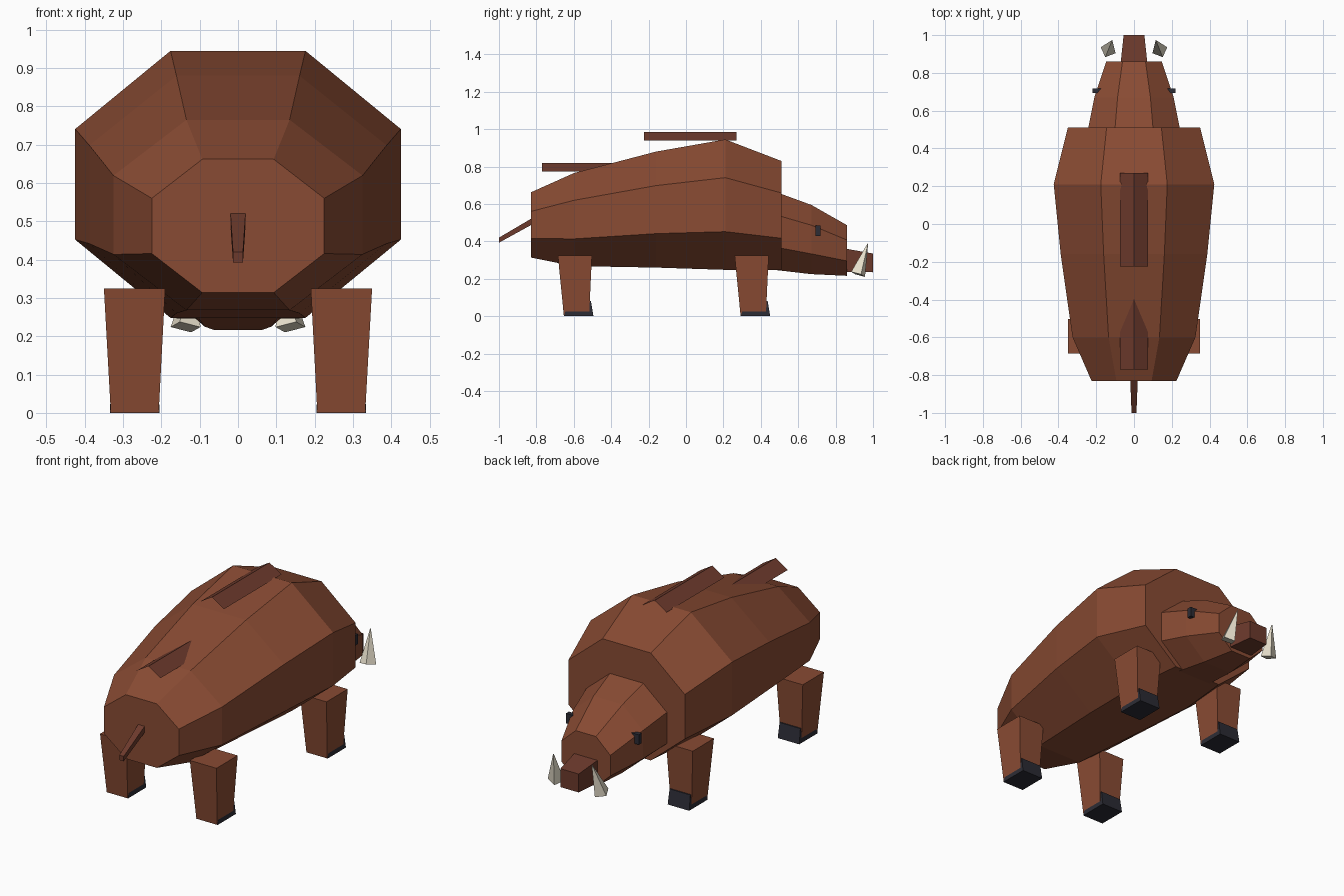
import bpy, bmesh, math
from mathutils import Vector

if "Cube" in bpy.data.objects:
    bpy.data.objects.remove(bpy.data.objects["Cube"])


def material(name, rgb):
    m = bpy.data.materials.new(name)
    m.diffuse_color = (*rgb, 1)
    m.use_nodes = True
    m.node_tree.nodes["Principled BSDF"].inputs["Base Color"].default_value = m.diffuse_color
    return m


HIDE = material("hide_brown", (0.25, 0.07, 0.033))
MANE = material("mane_brown", (0.15, 0.042, 0.025))
IVORY = material("ivory", (0.80, 0.74, 0.60))
DARK = material("dark", (0.025, 0.025, 0.035))


def make(name, bm, mat):
    me = bpy.data.meshes.new(name)
    bm.to_mesh(me)
    bm.free()
    me.materials.append(mat)
    ob = bpy.data.objects.new(name, me)
    bpy.context.collection.objects.link(ob)
    return ob


def loft(name, rings, mat):
    """Skin equal-length rings of points and cap both ends."""
    bm = bmesh.new()
    vs = [[bm.verts.new(p) for p in r] for r in rings]
    n = len(vs[0])
    for a, b in zip(vs, vs[1:]):
        for i in range(n):
            j = (i + 1) % n
            bm.faces.new((a[i], a[j], b[j], b[i]))
    bm.faces.new(vs[0])
    bm.faces.new(vs[-1])
    bmesh.ops.recalc_face_normals(bm, faces=bm.faces)
    return make(name, bm, mat)


def octagon(y, w, top, bottom):
    """Regular octagon stretched to half width w between two heights."""
    k = math.cos(math.pi / 8)
    c, h = (top + bottom) / 2, (top - bottom) / 2
    angles = [math.pi / 8 + i * math.pi / 4 for i in range(8)]
    return [(w * math.cos(a) / k, y, c + h * math.sin(a) / k) for a in angles]


def rect_y(y, w, z0, z1):
    return [(-w, y, z0), (w, y, z0), (w, y, z1), (-w, y, z1)]


def rect_z(z, x0, x1, y0, y1):
    return [(x0, y0, z), (x1, y0, z), (x1, y1, z), (x0, y1, z)]


# Body and head: octagonal barrels along y
loft("body", [octagon(*r) for r in (
    (-0.83, 0.225, 0.662, 0.314), (-0.60, 0.325, 0.765, 0.268),
    (-0.16, 0.388, 0.880, 0.260), (0.21, 0.425, 0.945, 0.248),
    (0.51, 0.350, 0.830, 0.246))], HIDE)
loft("head", [octagon(*r) for r in (
    (0.47, 0.250, 0.668, 0.248), (0.67, 0.210, 0.595, 0.225),
    (0.86, 0.147, 0.487, 0.216))], HIDE)

# Snout and tail
loft("snout", [rect_y(0.82, 0.074, 0.237, 0.367),
               rect_y(1.00, 0.055, 0.235, 0.335)], MANE)
loft("tail", [rect_y(-1.00, 0.013, 0.393, 0.420),
              rect_y(-0.82, 0.020, 0.492, 0.526)], MANE)

# Legs and hooves
for end, dy in (("rear", 0.0), ("front", 0.945)):
    for side, s in (("left", -1), ("right", 1)):
        loft(f"{end}_{side}_leg", [
            rect_z(0.001, s * 0.207, s * 0.332, dy - 0.653, dy - 0.518),
            rect_z(0.325, s * 0.19, s * 0.35, dy - 0.685, dy - 0.503)], HIDE)
        loft(f"{end}_{side}_hoof", [
            rect_z(0.0, s * 0.205, s * 0.334, dy - 0.652, dy - 0.495),
            rect_z(0.08, s * 0.207, s * 0.332, dy - 0.630, dy - 0.508)], DARK)

# Eyes and tusks
for side, s in (("left", -1), ("right", 1)):
    loft(f"{side}_eye", [rect_z(z, s * 0.17, s * 0.219, 0.693, 0.718)
                         for z in (0.43, 0.484)], DARK)
    base, tip = Vector((s * 0.137, 0.92, 0.224)), Vector((s * 0.116, 0.972, 0.388))
    axis = tip - base
    bm = bmesh.new()
    bmesh.ops.create_cone(bm, cap_ends=True, segments=4, radius1=0.042,
                          radius2=0.002, depth=axis.length)
    tusk = make(f"{side}_tusk", bm, IVORY)
    tusk.location = (base + tip) / 2
    tusk.rotation_euler = axis.to_track_quat('Z', 'Y').to_euler()

# Mane: two open-ended, tent-shaped strips along the spine
for name, y0, y1, z in (("shoulder_mane", -0.225, 0.27, 0.94),
                        ("rump_mane", -0.77, -0.275, 0.773)):
    bm = bmesh.new()
    a, b = [[bm.verts.new(p) for p in ((-0.073, y, z), (0, y, z + 0.045), (0.073, y, z))]
            for y in (y0, y1)]
    for i in range(2):
        bm.faces.new((a[i], a[i + 1], b[i + 1], b[i]))
    for f in bm.faces:
        f.normal_update()
        if f.normal.z < 0:
            f.normal_flip()
    make(name, bm, MANE)
